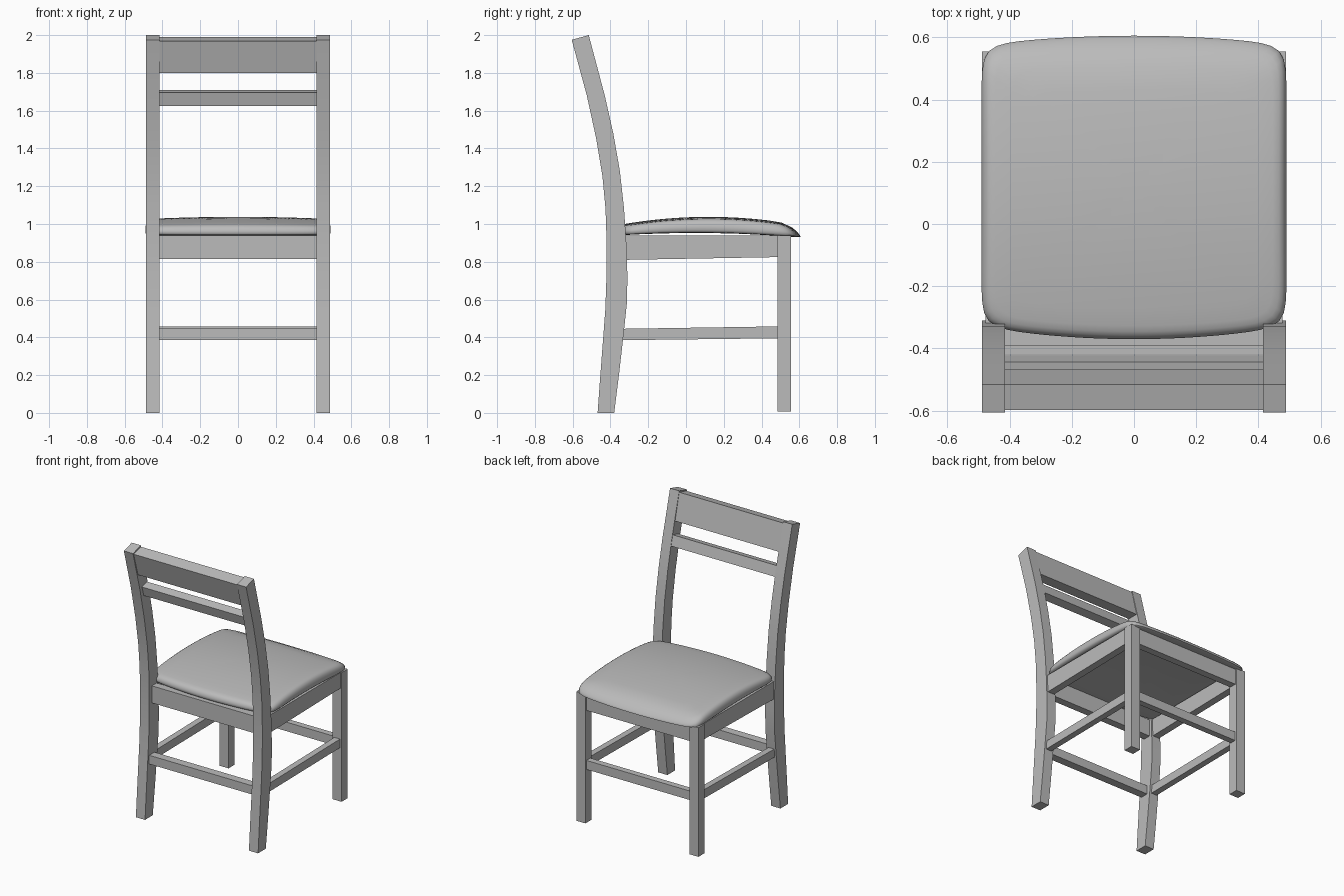
import bpy, bmesh, math

if "Cube" in bpy.data.objects:
    bpy.data.objects.remove(bpy.data.objects["Cube"], do_unlink=True)

grey = bpy.data.materials.new("plain_grey")
grey.use_nodes = True
grey.diffuse_color = (0.5, 0.5, 0.5, 1)
grey.node_tree.nodes["Principled BSDF"].inputs["Base Color"].default_value = (0.5, 0.5, 0.5, 1)


def finish(bm, name, angle):
    bmesh.ops.recalc_face_normals(bm, faces=bm.faces)
    mesh = bpy.data.meshes.new(name)
    bm.to_mesh(mesh)
    bm.free()
    mesh.materials.append(grey)
    obj = bpy.data.objects.new(name, mesh)
    bpy.context.collection.objects.link(obj)
    bpy.ops.object.select_all(action='DESELECT')
    obj.select_set(True)
    bpy.context.view_layer.objects.active = obj
    bpy.ops.object.shade_smooth_by_angle(angle=math.radians(angle))
    return obj


def prism(name, profile, x0, x1):
    """Extrude a (y, z) profile from x0 to x1."""
    bm = bmesh.new()
    face = bm.faces.new([bm.verts.new((x0, y, z)) for y, z in profile])
    out = bmesh.ops.extrude_face_region(bm, geom=[face])
    moved = [v for v in out["geom"] if isinstance(v, bmesh.types.BMVert)]
    bmesh.ops.translate(bm, verts=moved, vec=(x1 - x0, 0, 0))
    return finish(bm, name, 25)


def rect(y0, y1, z0, z1):
    return [(y0, z0), (y1, z0), (y1, z1), (y0, z1)]


# Curved back posts, straight front legs and side rails, one set per side
post_front = [(-.38, 0), (-.355, .2), (-.33, .42), (-.313, .58), (-.31, .72), (-.316, .9),
              (-.328, 1.08), (-.35, 1.28), (-.385, 1.48), (-.43, 1.68), (-.515, 2.0)]
post_back = [(-.605, 1.975), (-.525, 1.68), (-.475, 1.45), (-.442, 1.25), (-.426, 1.08),
             (-.42, .9), (-.42, .75), (-.427, .55), (-.442, .35), (-.455, .18), (-.468, 0)]
side_rail = [(-.34, .81), (.5, .825), (.5, .938), (-.34, .938)]
side_stretcher = [(-.35, .385), (.5, .395), (.5, .458), (-.35, .445)]
for side, s in (("left", 1), ("right", -1)):
    prism("back_post_" + side, post_front + post_back, s * .415, s * .488)
    prism("front_leg_" + side, rect(.485, .555, .008, .94), s * .415, s * .488)
    prism("side_rail_" + side, side_rail, s * .425, s * .478)
    prism("side_stretcher_" + side, side_stretcher, s * .43, s * .475)

# Cross pieces between the legs
cross = {
    "front_rail": rect(.493, .545, .82, .938),
    "back_rail": rect(-.39, -.335, .815, .938),
    "front_stretcher": rect(.498, .543, .393, .458),
    "back_stretcher": rect(-.42, -.36, .385, .448),
    "top_rail": [(-.548, 1.80), (-.468, 1.80), (-.515, 1.99), (-.598, 1.968)],
    "back_slat": [(-.482, 1.625), (-.422, 1.637), (-.443, 1.71), (-.503, 1.695)],
}
for name, profile in cross.items():
    prism(name, profile, -.42, .42)


# Padded seat: rings of a rounded square, bowed at front and back, domed on top
def seat_top(u, y):
    return 1.038 - .19 * (y - .12) ** 2 - 3 * max(0, y - .48) ** 2 - .012 * u * u


def seat_bottom(y):
    return .953 - .08 * (y - .05) ** 2


def seat_point(u, v, t):
    bow = 1 - u * u
    y = .115 + v * ((.46 + .03 * bow) if v > 0 else (.445 + .04 * bow))
    low = seat_bottom(y)
    return (.49 * u, y, low + t * (seat_top(u, y) - low))


n = 24
steps = [-1 + 2 * i / n for i in range(n)]
square = ([(a, -1) for a in steps] + [(1, a) for a in steps]
          + [(-a, 1) for a in steps] + [(-1, -a) for a in steps])
outline = []
for u, v in square:
    k = (abs(u) ** 14 + abs(v) ** 14) ** (1 / 14)
    outline.append((u / k, v / k))

rings = [(.35, 0), (.7, 0), (.95, 0), (.985, .04), (1, .2), (1, .45), (.992, .68), (.975, .86),
         (.95, .96), (.91, 1), (.8, 1), (.65, 1), (.5, 1), (.35, 1), (.18, 1)]
bm = bmesh.new()
loops = [[bm.verts.new(seat_point(u * s, v * s, t)) for u, v in outline] for s, t in rings]
count = len(outline)
for a, b in zip(loops, loops[1:]):
    for i in range(count):
        j = (i + 1) % count
        bm.faces.new((a[i], a[j], b[j], b[i]))
for loop, t in ((loops[0], 0), (loops[-1], 1)):
    centre = bm.verts.new(seat_point(0, 0, t))
    for i in range(count):
        bm.faces.new((loop[i], loop[(i + 1) % count], centre))
finish(bm, "seat_cushion", 50)
